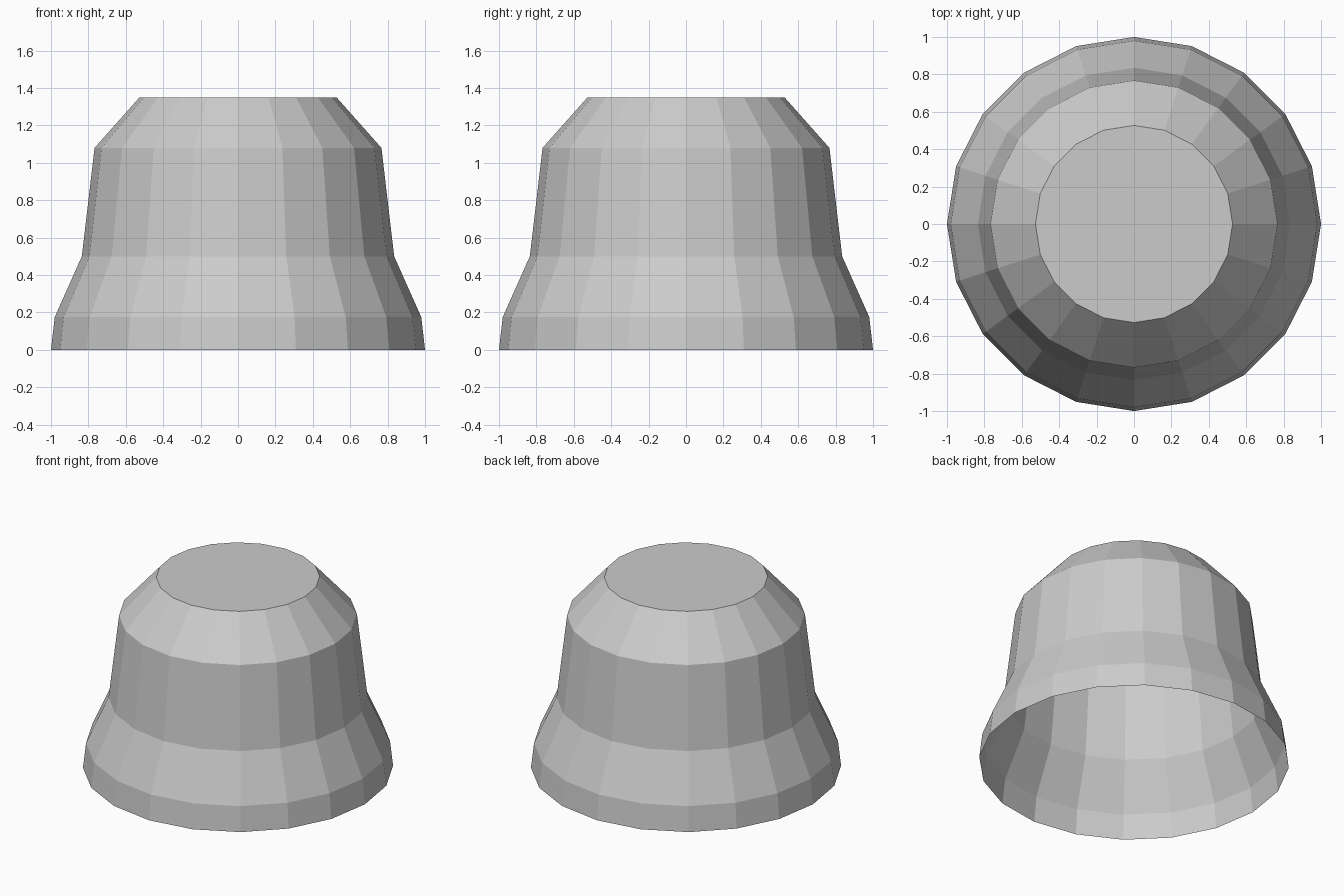
import bpy, bmesh, math

cube = bpy.data.objects.get("Cube")
if cube:
    bpy.data.objects.remove(cube, do_unlink=True)

SIDES = 20
# Radius and height of each ring, from the open rim to the flat crown
PROFILE = [(1.0, 0.0), (0.98, 0.175), (0.835, 0.5), (0.767, 1.08), (0.527, 1.35)]

grey = bpy.data.materials.new("plain grey")
grey.use_nodes = True
colour = (0.6, 0.6, 0.6, 1)
grey.diffuse_color = colour
grey.node_tree.nodes["Principled BSDF"].inputs["Base Color"].default_value = colour

# Flared shell, open underneath
bm = bmesh.new()
rings = []
for radius, height in PROFILE:
    angles = [math.tau * i / SIDES for i in range(SIDES)]
    rings.append([bm.verts.new((radius * math.cos(a), radius * math.sin(a), height)) for a in angles])
for low, high in zip(rings, rings[1:]):
    for i in range(SIDES):
        j = (i + 1) % SIDES
        bm.faces.new((low[i], low[j], high[j], high[i]))

# Flat crown
bm.faces.new(rings[-1])

mesh = bpy.data.meshes.new("flared_cap")
bm.to_mesh(mesh)
bm.free()
mesh.materials.append(grey)
cap = bpy.data.objects.new("flared_cap", mesh)
bpy.context.collection.objects.link(cap)
